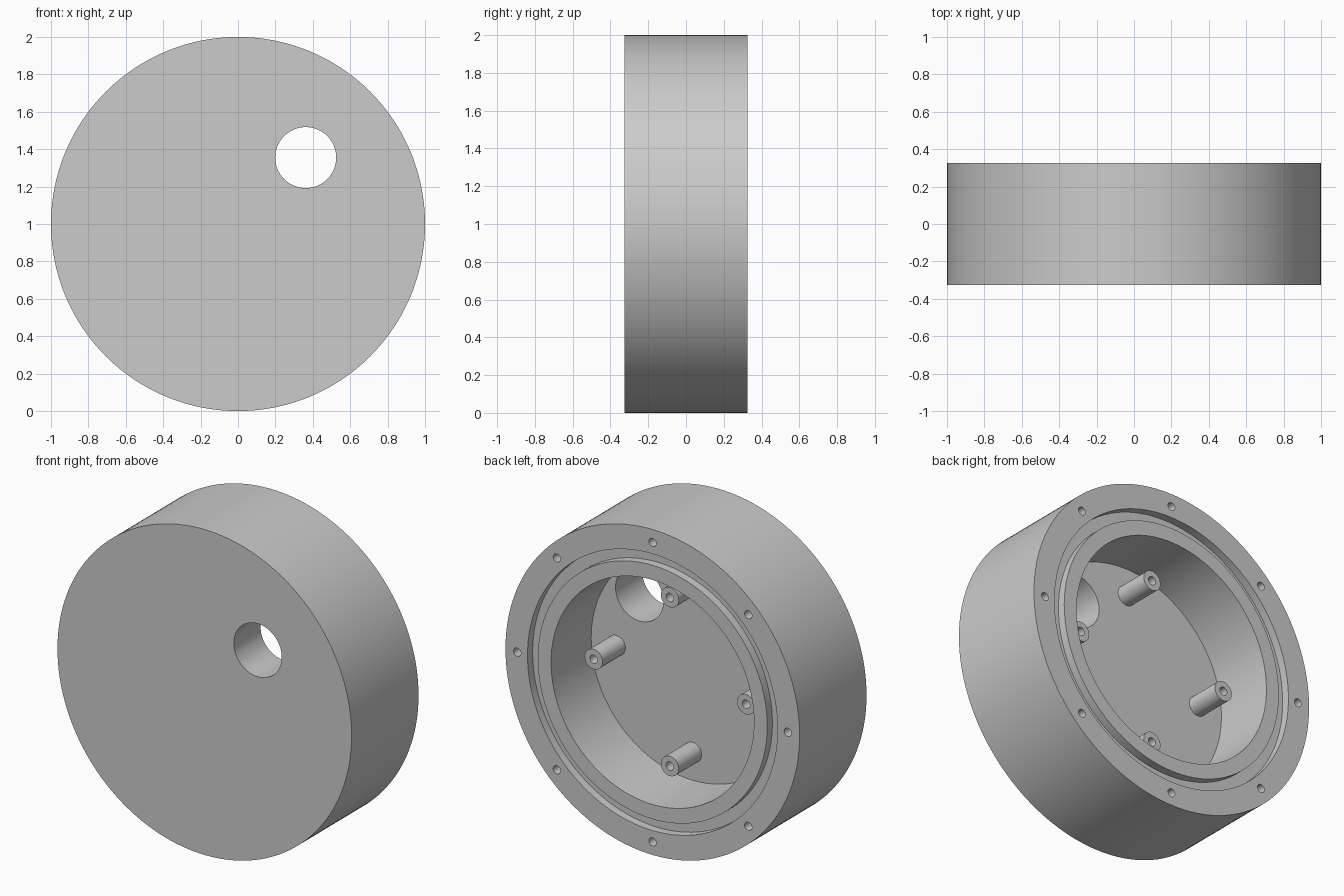
import bpy, bmesh, math

if "Cube" in bpy.data.objects:
    bpy.data.objects.remove(bpy.data.objects["Cube"])

R, Y0, Y1 = 1.0, -0.325, 0.325      # housing radius, front and back planes
FLOOR = Y1 - 0.39                   # inside floor of the cavity
POST_TOP = Y1 - 0.168

grey = bpy.data.materials.new("light_grey")
grey.diffuse_color = (0.6, 0.6, 0.6, 1)
grey.use_nodes = True
grey.node_tree.nodes["Principled BSDF"].inputs["Base Color"].default_value = grey.diffuse_color


def add_lathe(bm, profile, x, z, n):
    """Revolve (radius, y) points about a y-parallel axis through x, z."""
    rings = []
    for r, y in profile:
        if r == 0:
            rings.append([bm.verts.new((x, y, z))] * n)
        else:
            rings.append([bm.verts.new((x + r * math.sin(2 * math.pi * i / n), y,
                                        z + r * math.cos(2 * math.pi * i / n))) for i in range(n)])
    for a, b in zip(rings, rings[1:]):
        for i in range(n):
            j = (i + 1) % n
            loop = list(dict.fromkeys((a[i], a[j], b[j], b[i])))
            bm.faces.new(loop)


def make_object(name, lathes):
    bm = bmesh.new()
    for args in lathes:
        add_lathe(bm, *args)
    bmesh.ops.recalc_face_normals(bm, faces=bm.faces[:])
    mesh = bpy.data.meshes.new(name)
    bm.to_mesh(mesh)
    bm.free()
    mesh.materials.append(grey)
    obj = bpy.data.objects.new(name, mesh)
    bpy.context.collection.objects.link(obj)
    return obj


def activate(obj):
    bpy.ops.object.select_all(action='DESELECT')
    obj.select_set(True)
    bpy.context.view_layer.objects.active = obj


def rod(r, y0, y1):
    return [(0, y0), (r, y0), (r, y1), (0, y1)]


# Housing: cup with a seal groove in its back rim
housing = make_object("housing", [(
    [(0, Y0), (R, Y0), (R, Y1), (0.85, Y1), (0.85, Y1 - 0.05), (0.78, Y1 - 0.05),
     (0.78, Y1), (0.69, Y1), (0.69, FLOOR), (0, FLOOR)], 0, 1, 160)])

# Cutters: one port through the front wall and eight blind screw holes in the rim
cuts = [(rod(0.163, Y0 - 0.1, FLOOR + 0.1), 0.362, 1.355, 64)]
for k in range(8):
    a = k * math.pi / 4
    cuts.append((rod(0.025, Y1 - 0.16, Y1 + 0.05), 0.92 * math.sin(a), 1 + 0.92 * math.cos(a), 24))
cutter = make_object("hole_cutter", cuts)
cutter.hide_render = True

mod = housing.modifiers.new("holes", 'BOOLEAN')
mod.operation, mod.solver, mod.object = 'DIFFERENCE', 'EXACT', cutter
activate(housing)
bpy.ops.object.modifier_apply(modifier=mod.name)
bpy.data.objects.remove(cutter)

# Mounting posts: four bosses with blind holes, standing on the cavity floor
post_profile = [(0, FLOOR - 0.01), (0.061, FLOOR - 0.01), (0.061, POST_TOP), (0.026, POST_TOP),
                (0.026, POST_TOP - 0.16), (0, POST_TOP - 0.16)]
posts = []
for k in range(4):
    a = k * math.pi / 2
    posts.append(make_object(f"mounting_post_{k + 1}", [
        (post_profile, 0.518 * math.sin(a), 1 + 0.518 * math.cos(a), 40)]))

# Smooth curved walls, crisp rims
for obj in [housing] + posts:
    activate(obj)
    bpy.ops.object.shade_smooth_by_angle(angle=math.radians(30))
